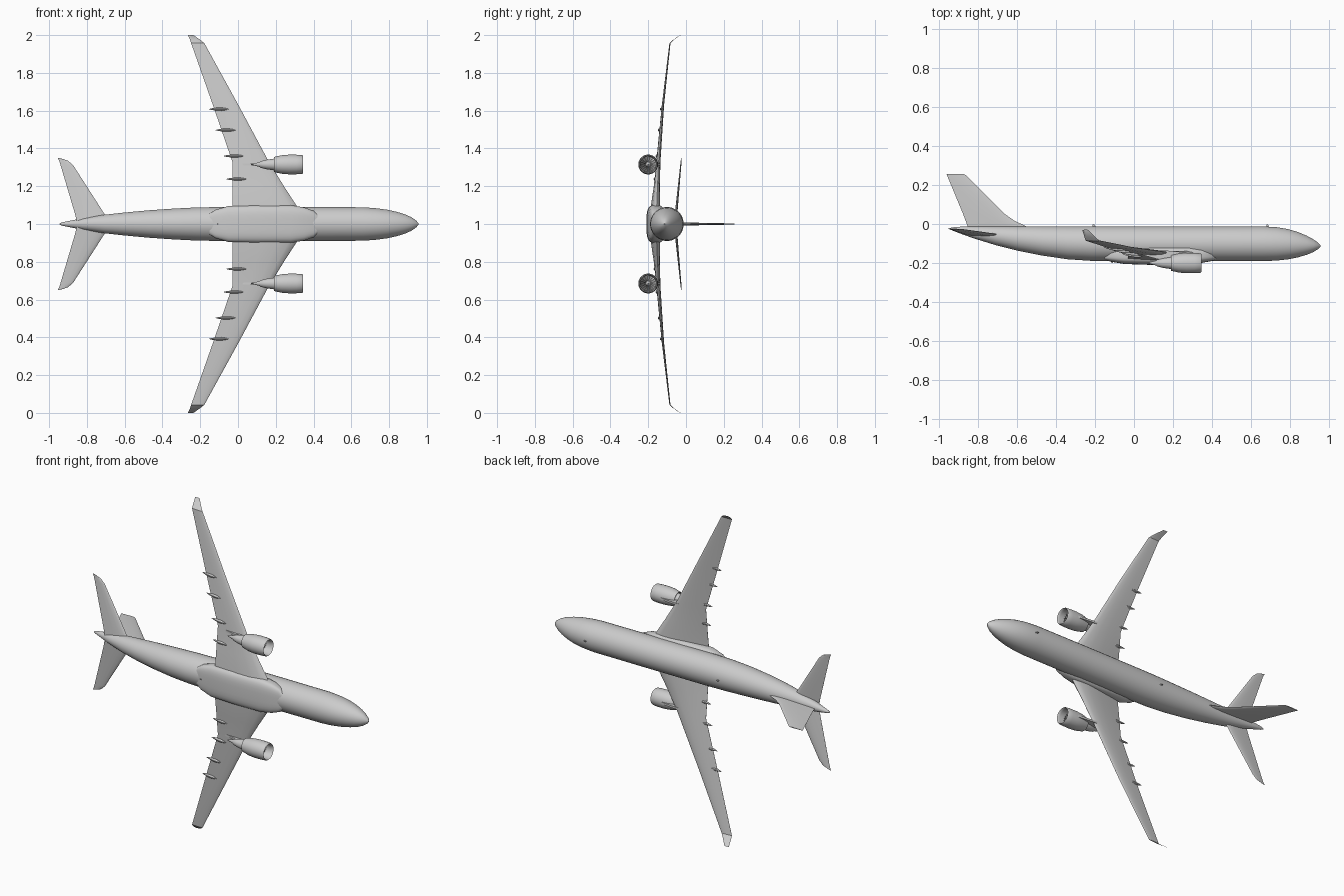
import bpy, bmesh, math
from mathutils import Vector

if "Cube" in bpy.data.objects:
    bpy.data.objects.remove(bpy.data.objects["Cube"], do_unlink=True)

grey = bpy.data.materials.new("light grey")
grey.use_nodes = True
COLOUR = (0.6, 0.6, 0.6, 1)
grey.diffuse_color = COLOUR
grey.node_tree.nodes["Principled BSDF"].inputs["Base Color"].default_value = COLOUR


def finish(name, bm, angle=35):
    bmesh.ops.remove_doubles(bm, verts=bm.verts, dist=1e-6)
    bmesh.ops.recalc_face_normals(bm, faces=bm.faces)
    me = bpy.data.meshes.new(name)
    bm.to_mesh(me)
    bm.free()
    me.materials.append(grey)
    me.shade_smooth()
    me.set_sharp_from_angle(angle=math.radians(angle))
    ob = bpy.data.objects.new(name, me)
    bpy.context.collection.objects.link(ob)
    return ob


def loft(name, rings, angle=35, caps=True):
    """Skin a row of rings with equal point counts."""
    bm = bmesh.new()
    rows = [[bm.verts.new(p) for p in ring] for ring in rings]
    n = len(rows[0])
    for a, b in zip(rows, rows[1:]):
        for i in range(n):
            j = (i + 1) % n
            bm.faces.new((a[i], a[j], b[j], b[i]))
    if caps:
        bm.faces.new(rows[0])
        bm.faces.new(rows[-1])
    return finish(name, bm, angle)


def oval(x, y, z, ry, rz, n=32, power=1.0):
    """Ring across the x axis; power below 1 makes it boxy."""
    def f(v):
        return math.copysign(abs(v) ** power, v)
    return [(x, y + ry * f(math.cos(a)), z + rz * f(math.sin(a)))
            for a in (2 * math.pi * (i + 0.5) / n for i in range(n))]


def plate(name, outline, z, half):
    """Flat outline in x and y, thickened along z."""
    return loft(name, [[(x, y, z + d) for x, y in outline] for d in (-half, half)])


# chord fraction and half thickness around an airfoil
FOIL = [(0, 0), (.03, .42), (.12, .8), (.3, 1), (.55, .8), (.8, .4), (1, .04),
        (1, -.04), (.8, -.4), (.55, -.8), (.3, -1), (.12, -.8), (.03, -.42)]


# fuselage: x, top, bottom, half width
BODY = [(.955, -.110, -.116, .003), (.945, -.097, -.127, .017), (.92, -.079, -.143, .035),
        (.885, -.060, -.158, .051), (.84, -.041, -.171, .065), (.79, -.026, -.181, .076),
        (.73, -.016, -.188, .084), (.66, -.012, -.190, .089), (.3, -.012, -.190, .090),
        (-.1, -.012, -.190, .090), (-.22, -.012, -.189, .088), (-.34, -.012, -.181, .082),
        (-.47, -.012, -.162, .073), (-.6, -.012, -.136, .061), (-.71, -.012, -.108, .049),
        (-.82, -.013, -.074, .031), (-.89, -.014, -.049, .017), (-.93, -.017, -.033, .009),
        (-.945, -.021, -.027, .003)]
loft("fuselage", [oval(x, (t + b) / 2, 1, (t - b) / 2, w) for x, t, b, w in BODY])

# belly fairing: x, half width, bottom, top
BELLY = [(-.15, .055, -.183, -.15), (-.12, .075, -.193, -.13), (-.05, .096, -.205, -.118),
         (.1, .1, -.21, -.11), (.28, .1, -.207, -.11), (.35, .088, -.199, -.12),
         (.4, .07, -.189, -.135), (.425, .045, -.183, -.15)]
loft("belly_fairing", [oval(x, (b + t) / 2, 1, (t - b) / 2, w, 32, .6)
                       for x, w, b, t in BELLY])

# tail fin: y, leading x, trailing x, half thickness
FIN = [(-.03, -.53, -.85, .008), (-.01, -.555, -.853, .008), (.015, -.61, -.862, .008),
       (.05, -.66, -.875, .007), (.25, -.862, -.958, .003), (.256, -.872, -.96, .002)]
loft("tail_fin", [[(a + (b - a) * t, y, 1 + h * k) for t, k in FOIL]
                  for y, a, b, h in FIN])

# span, leading x, trailing x, height, half thickness, nose-up lift
WING = [(.0, .37, -.03, -.168, .026, .012), (.1, .308, -.03, -.165, .024, .01),
        (.2, .243, -.03, -.157, .016, .006), (.33, .163, -.03, -.147, .011, .002),
        (.63, .002, -.133, -.122, .006, 0), (.957, -.178, -.248, -.085, .003, 0)]
WINGLET = [(.957, -.178, -.248, -.085, .003, 0), (.975, -.2, -.254, -.066, .002, 0),
           (1.0, -.236, -.265, -.03, .001, 0)]
STABILIZER = [(.0, -.665, -.85, -.058, .008, 0), (.05, -.705, -.862, -.053, .007, 0),
              (.31, -.872, -.939, -.028, .003, 0), (.335, -.9, -.947, -.026, .002, 0),
              (.35, -.945, -.955, -.024, .001, 0)]

# nacelle shell with inlet lip and exhaust, as x and radius
NACELLE = [(.288, .001), (.288, .042), (.33, .042), (.341, .044), (.345, .047),
           (.34, .050), (.31, .052), (.27, .0525), (.23, .049), (.19, .040),
           (.19, .037), (.215, .036), (.215, .001)]
CORE = [(.23, .033), (.19, .031), (.15, .025), (.12, .018), (.115, .013), (.07, .002)]
SPINNER = [(.285, .015), (.30, .013), (.313, .008), (.32, .001)]
ENGINE_Y, ENGINE_SPAN = -.2, .315
PYLON = [(.30, -.152), (.24, -.143), (.165, -.136), (.09, -.14), (.015, -.153),
         (.06, -.163), (.12, -.18), (.2, -.19), (.29, -.16)]

# flap track fairings: span, middle x, height
TRACKS = [(.238, -.009, -.160), (.36, -.024, -.150), (.497, -.066, -.138), (.608, -.102, -.127)]
POD = [(-.052, .001), (-.035, .005), (-.01, .008), (.015, .0085), (.038, .005), (.052, .001)]

for side, s in (("upper", 1), ("lower", -1)):
    for part, table in (("wing", WING), ("winglet", WINGLET), ("stabilizer", STABILIZER)):
        loft(f"{side}_{part}",
             [[(a + (b - a) * t, y + h * k + lift * (1 - 2 * t), 1 + s * d) for t, k in FOIL]
              for d, a, b, y, h, lift in table])

    ez = 1 + s * ENGINE_SPAN
    for part, profile in (("nacelle", NACELLE), ("engine_core", CORE), ("spinner", SPINNER)):
        loft(f"{side}_{part}", [oval(x, ENGINE_Y, ez, r, r, 28) for x, r in profile])
    plate(f"{side}_pylon", PYLON, ez, .006)

    # fan blades, pitched around the spinner
    bm = bmesh.new()
    for i in range(18):
        a = 2 * math.pi * i / 18
        pts = []
        for r, x, off in ((.012, .302, -.05), (.041, .302, -.05), (.041, .29, .2), (.012, .29, .2)):
            pts.append(bm.verts.new((x, ENGINE_Y + r * math.cos(a + off),
                                     ez + r * math.sin(a + off))))
        bm.faces.new(pts)
    finish(f"{side}_fan_blades", bm)

    for i, (d, x0, y0) in enumerate(TRACKS):
        loft(f"{side}_flap_fairing_{i + 1}",
             [oval(x0 + x, y0 - x * .15, 1 + s * d, r * 1.1, r, 10) for x, r in POD])

# small blade antennas on the back and belly
for name, x, y, up in (("front_antenna", .685, -.014, 1), ("rear_antenna", -.205, -.014, 1),
                       ("belly_antenna", -.11, -.188, -1)):
    plate(name, [(x - .008, y), (x + .008, y), (x + .001, y + up * .012),
                 (x - .006, y + up * .012)], 1, .002)
